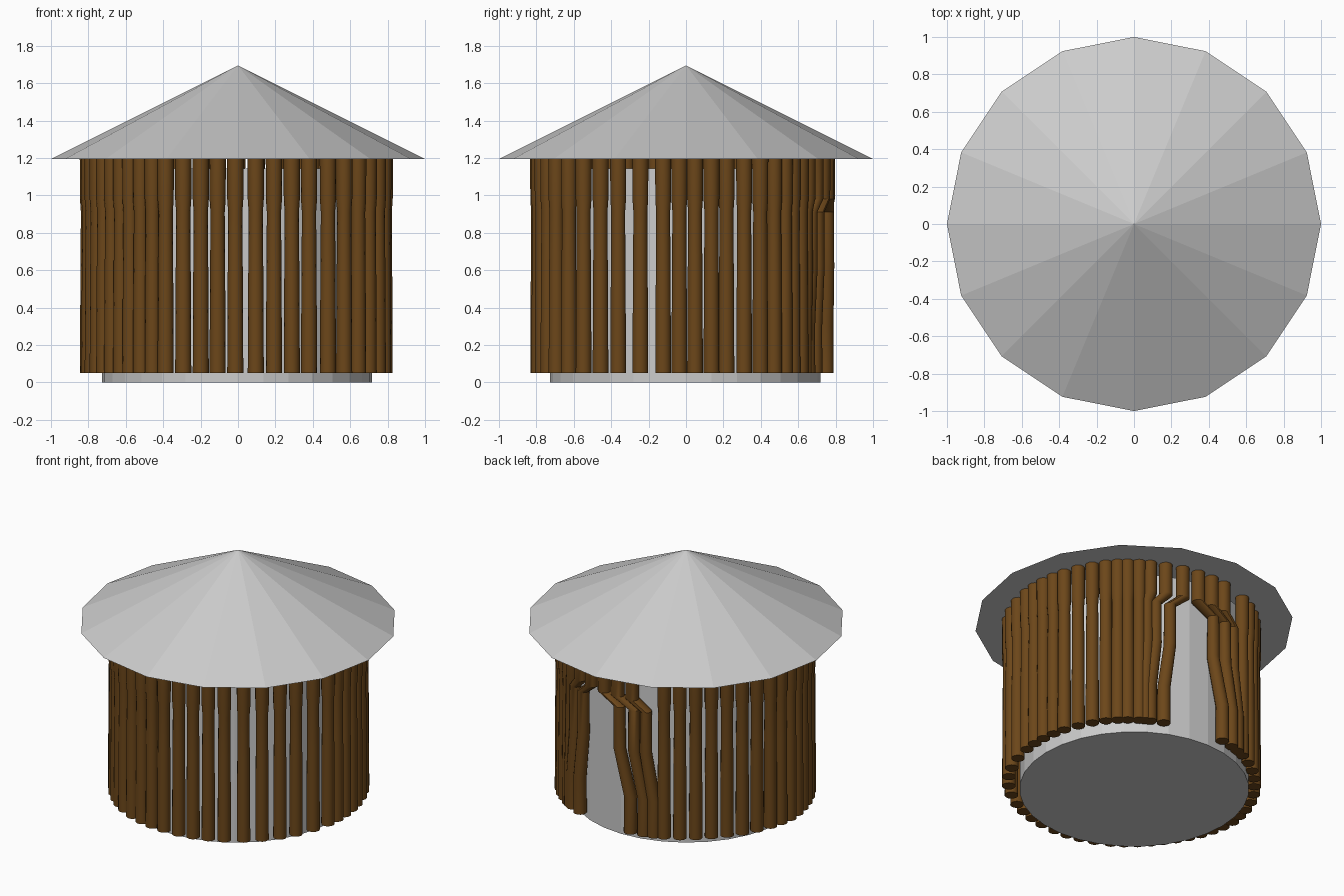
import bpy, bmesh
from math import radians, cos, sin, pi

if "Cube" in bpy.data.objects:
    bpy.data.objects.remove(bpy.data.objects["Cube"])

CX, CY = -0.005, -0.004          # slight offset of the walls under the roof
# Uneven ring of poles: (angle, radius) knots
RING = [(40, .79), (65, .768), (90, .758), (140, .752), (180, .798), (215, .767),
        (245, .785), (320, .79), (400, .79)]
LEVELS = [0.05, 0.30, 0.62, 0.91, 0.98, 1.20]
GIRTH = [0.043, 0.042, 0.040, 0.038, 0.043, 0.044]
SIDES = 14

wood = bpy.data.materials.new("wood")
wood.diffuse_color = (0.15, 0.062, 0.01, 1)
wood.use_nodes = True
wood.node_tree.nodes["Principled BSDF"].inputs["Base Color"].default_value = wood.diffuse_color


def ring_radius(a):
    a = (a - 40) % 360 + 40
    for (a0, r0), (a1, r1) in zip(RING, RING[1:]):
        if a <= a1:
            return r0 + (r1 - r0) * (a - a0) / (a1 - a0)
    return RING[-1][1]


def cone(name, sides, r1, r2, z0, z1, x=0, y=0):
    bpy.ops.mesh.primitive_cone_add(vertices=sides, radius1=r1, radius2=r2,
                                    depth=z1 - z0, location=(x, y, (z0 + z1) / 2))
    bpy.context.object.name = name
    return bpy.context.object


def add_pole(bm, angles):
    """Stack of horizontal rings, one angle round the hut per level."""
    rings = []
    for z, r, a in zip(LEVELS, GIRTH, angles):
        d = ring_radius(a)
        x, y = CX + d * cos(radians(a)), CY + d * sin(radians(a))
        rings.append([bm.verts.new((x + r * cos(2 * pi * i / SIDES),
                                    y + r * sin(2 * pi * i / SIDES), z))
                      for i in range(SIDES)])
    for lo, hi in zip(rings, rings[1:]):
        for i in range(SIDES):
            j = (i + 1) % SIDES
            bm.faces.new((lo[i], lo[j], hi[j], hi[i]))
    bm.faces.new(rings[0][::-1])
    bm.faces.new(rings[-1])


def pole_object(name, paths):
    bm = bmesh.new()
    for p in paths:
        add_pole(bm, p)
    mesh = bpy.data.meshes.new(name)
    bm.to_mesh(mesh)
    bm.free()
    obj = bpy.data.objects.new(name, mesh)
    bpy.context.collection.objects.link(obj)
    mesh.materials.append(wood)
    bpy.ops.object.select_all(action='DESELECT')
    obj.select_set(True)
    bpy.context.view_layer.objects.active = obj
    bpy.ops.object.shade_smooth_by_angle(angle=radians(30))


# Roof and inner wall
roof = cone("roof", 16, 1.0, 0.0, 1.195, 1.695)
wall = cone("inner_wall", 32, 0.722, 0.722, 0.0, 1.145, CX, CY)

# Straight poles, unevenly spaced round the wall
straight = [114 + 7.6 * i for i in range(7)]
straight += [167 + 6.15 * i for i in range(12)]
straight += [240.8, 248.5, 255.7, 262.4, 269.3, 277.3, 284.5, 291.8, 299.2, 308,
             316.5, 325, 333, 342.3, 351.4, 357.7, 363.8, 370.2, 376.2, 383.5,
             390.5, 397, 402.5, 407, 412.3]
pole_object("wall_poles", [[a] * 6 for a in straight])

# Poles pushed aside round the doorway: (top, middle, bottom) angles
bent = [(57.5, 56, 55), (65, 60, 57.5), (73.5, 67, 64),
        (82, 91, 97), (90, 99, 104), (98, 105, 109)]
pole_object("doorway_poles", [[b, b, m, m, t, t] for t, m, b in bent])
